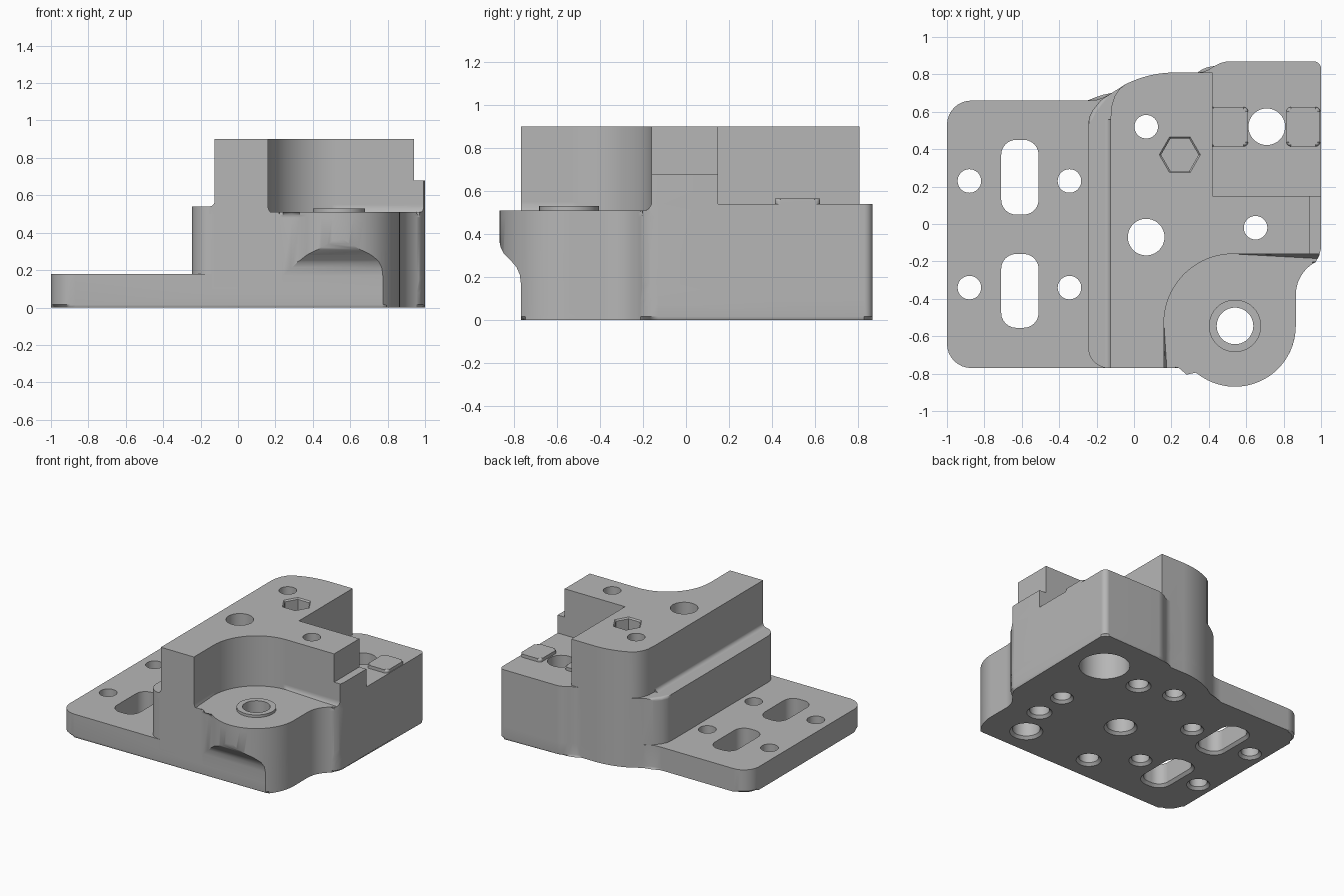
import bpy, bmesh, math

cube = bpy.data.objects.get("Cube")
if cube:
    bpy.data.objects.remove(cube, do_unlink=True)

metal = bpy.data.materials.new("machined_grey")
metal.use_nodes = True
grey = (0.47, 0.47, 0.47, 1)
metal.diffuse_color = grey
metal.node_tree.nodes["Principled BSDF"].inputs["Base Color"].default_value = grey

AXES = {"z": lambda p, h: (p[0], p[1], h),
        "x": lambda p, h: (h, p[0], p[1]),
        "y": lambda p, h: (p[0], h, p[1])}


def arc(cx, cy, r, start, end, steps=12):
    angles = [math.radians(start + (end - start) * i / steps) for i in range(steps + 1)]
    return [(cx + r * math.cos(a), cy + r * math.sin(a)) for a in angles]


def circle(cx, cy, r, steps=40):
    return arc(cx, cy, r, 0, 360, steps)[:-1]


def round_box(x0, x1, y0, y1, r):
    corners = [(x1 - r, y1 - r, 0), (x0 + r, y1 - r, 90),
               (x0 + r, y0 + r, 180), (x1 - r, y0 + r, 270)]
    return [p for x, y, a in corners for p in arc(x, y, r, a, a + 90, 6)]


def loft(bm, sections, axis="z"):
    """Skin a closed solid through matching outlines."""
    rings = [[bm.verts.new(AXES[axis](p, h)) for p in pts] for pts, h in sections]
    n = len(rings[0])
    for low, high in zip(rings, rings[1:]):
        for i in range(n):
            j = (i + 1) % n
            bm.faces.new((low[i], low[j], high[j], high[i]))
    bm.faces.new(rings[0][::-1])
    bm.faces.new(rings[-1])


def finish(bm, name):
    bmesh.ops.recalc_face_normals(bm, faces=bm.faces)
    mesh = bpy.data.meshes.new(name)
    bm.to_mesh(mesh)
    bm.free()
    mesh.materials.append(metal)
    obj = bpy.data.objects.new(name, mesh)
    bpy.context.collection.objects.link(obj)
    return obj


def prism(name, pts, low, high, axis="z", bevel=0, at=None, segments=5, max_x=9):
    """Extrude an outline, with optional rounding of the edges at one height."""
    bm = bmesh.new()
    loft(bm, [(pts, low), (pts, high)], axis)
    if bevel:
        rim = [e for e in bm.edges
               if all(abs(v.co.z - at) < 0.001 and v.co.x < max_x for v in e.verts)]
        bmesh.ops.bevel(bm, geom=rim, offset=bevel, segments=segments, profile=0.5,
                        affect="EDGES", clamp_overlap=True)
    return finish(bm, name)


def combine(target, tool, operation):
    mod = target.modifiers.new("join", "BOOLEAN")
    mod.operation, mod.solver, mod.object = operation, "EXACT", tool
    bpy.context.view_layer.objects.active = target
    bpy.ops.object.modifier_apply(modifier=mod.name)
    bpy.data.objects.remove(tool, do_unlink=True)


# Outline pieces shared by several parts
flank = arc(1.065, -0.38, 0.2, 180, 118) + [(0.99, -0.17), (1, -0.13)]
shoulder = arc(0.96, 0.83, 0.04, 0, 90, 6) + [
    (0.5, 0.87), (0.46, 0.86), (0.43, 0.845), (0.4, 0.825), (0.37, 0.813), (0.34, 0.81)]
crown = arc(0.22, 0.22, 0.59, 90, 117)

# Raised block, tower and shelf
body = prism("mount_body",
             arc(-0.135, -0.66, 0.11, 180, 270)
             + [(0.22, -0.77), (0.3, -0.5), (0.6, -0.22)] + flank[-3:] + shoulder + crown
             + [(-0.12, 0.7), (-0.18, 0.66), (-0.22, 0.61), (-0.24, 0.57), (-0.245, 0.53)],
             0.1, 0.54, bevel=0.03, at=0.54, max_x=-0.13)
tower = prism("tower",
              [(-0.125, -0.77), (0.2, -0.77), (0.25, -0.5), (0.5, -0.22), (0.94, -0.22),
               (0.94, 0.15), (0.42, 0.15), (0.42, 0.81)] + crown
              + [(-0.08, 0.72), (-0.105, 0.68), (-0.12, 0.63), (-0.125, 0.57)], 0.12, 0.9)
shelf = prism("shelf", [(0.8, -0.2)] + flank[-3:] + [(1, 0.15), (0.8, 0.15)], 0.14, 0.68)
fillet = prism("step_fillet",
               [(-0.11, 0.5), (-0.155, 0.5)] + arc(-0.155, 0.57, 0.03, 270, 360, 6)
               + [(-0.11, 0.57)], -0.77, 0.56, axis="y")
for part in (tower, shelf, fillet):
    combine(body, part, "UNION")

# Curved pocket with a filleted floor
pocket = prism("pocket_cutter",
               arc(0.53, -0.53, 0.37, 90, 180, 20)
               + [(0.16, -1.2), (1.3, -1.2), (1.3, -0.16)],
               0.51, 1.2, bevel=0.04, at=0.51)
combine(body, pocket, "DIFFERENCE")

# Rounded boss, undercut along its front
boss = prism("boss",
             [(0.1, -0.77), (0.24, -0.77), (0.29, -0.776), (0.33, -0.795)]
             + arc(0.54, -0.545, 0.325, 238, 360, 24) + flank + [(0.9, 0), (0.1, 0)],
             0.08, 0.51, bevel=0.03, at=0.51)
undercut = prism("undercut_cutter",
                 [(-1.2, -0.1), (-0.77, -0.1), (-0.77, 0.17), (-0.775, 0.21),
                  (-0.79, 0.245), (-0.82, 0.28), (-0.85, 0.31), (-0.865, 0.34),
                  (-0.872, 0.38), (-1.2, 0.38)], 0, 1.3, axis="x")
combine(boss, undercut, "DIFFERENCE")
combine(body, boss, "UNION")

# Base plate with a chamfered underside
base = prism("base_plate",
             arc(-0.87, -0.64, 0.13, 180, 270, 8)
             + arc(0.54, -0.545, 0.325, 316.2, 360, 9) + flank + shoulder + crown
             + [(-0.12, 0.7), (-0.16, 0.677), (-0.2, 0.664), (-0.25, 0.66)]
             + arc(-0.87, 0.53, 0.13, 90, 180, 8),
             0, 0.18, bevel=0.015, at=0, segments=1)
combine(body, base, "UNION")
combine(body, prism("boss_ring", circle(0.54, -0.545, 0.14), 0.4, 0.53), "UNION")

# Drilled holes: x, y, radius, top
SMALL, LARGE, PIN, THROUGH, BLIND = 0.063, 0.098, 0.07, 1.2, 0.3
drills = [(x, y, SMALL, THROUGH) for x in (-0.88, -0.345) for y in (0.23, -0.34)]
drills += [(0.065, 0.52, SMALL, THROUGH), (0.65, -0.02, SMALL, THROUGH),
           (0.065, -0.07, LARGE, THROUGH), (0.54, -0.545, LARGE, THROUGH),
           (0.345, 0.46, PIN, BLIND), (0.64, -0.28, PIN, BLIND), (-0.06, -0.57, PIN, BLIND)]
bm = bmesh.new()
for x, y, r, top in drills:
    wide, narrow = circle(x, y, r + 0.02), circle(x, y, r)
    loft(bm, [(wide, -0.1), (wide, 0), (narrow, 0.02), (narrow, top)])

# Counterbored hole, slots and hexagonal socket
bore, shaft = circle(0.71, 0.52, 0.18), circle(0.71, 0.52, LARGE)
loft(bm, [(bore, -0.1), (bore, BLIND), (shaft, BLIND), (shaft, THROUGH)])
for y0, y1 in ((0.05, 0.45), (-0.555, -0.16)):
    slot = round_box(-0.71, -0.51, y0, y1, 0.08)
    flare = round_box(-0.73, -0.49, y0 - 0.02, y1 + 0.02, 0.1)
    loft(bm, [(flare, -0.1), (flare, 0), (slot, 0.02), (slot, THROUGH)])
hexagon, lip = circle(0.245, 0.37, 0.1, 6), circle(0.245, 0.37, 0.11, 6)
loft(bm, [(hexagon, 0.55), (hexagon, 0.89), (lip, 0.9), (lip, THROUGH)])
combine(body, finish(bm, "hole_cutters"), "DIFFERENCE")

# Locating keys beside the counterbored hole
keys = [prism(name, round_box(x0, x1, 0.415, 0.625, 0.025), 0.53, 0.565,
              bevel=0.014, at=0.565, segments=3)
        for name, x0, x1 in (("inner_key", 0.4, 0.61), ("outer_key", 0.815, 0.995))]

for obj in [body] + keys:
    bpy.ops.object.select_all(action="DESELECT")
    obj.select_set(True)
    bpy.context.view_layer.objects.active = obj
    bpy.ops.object.shade_smooth_by_angle(angle=math.radians(32))
    normals = obj.modifiers.new("clean_normals", "WEIGHTED_NORMAL")
    normals.keep_sharp = True
